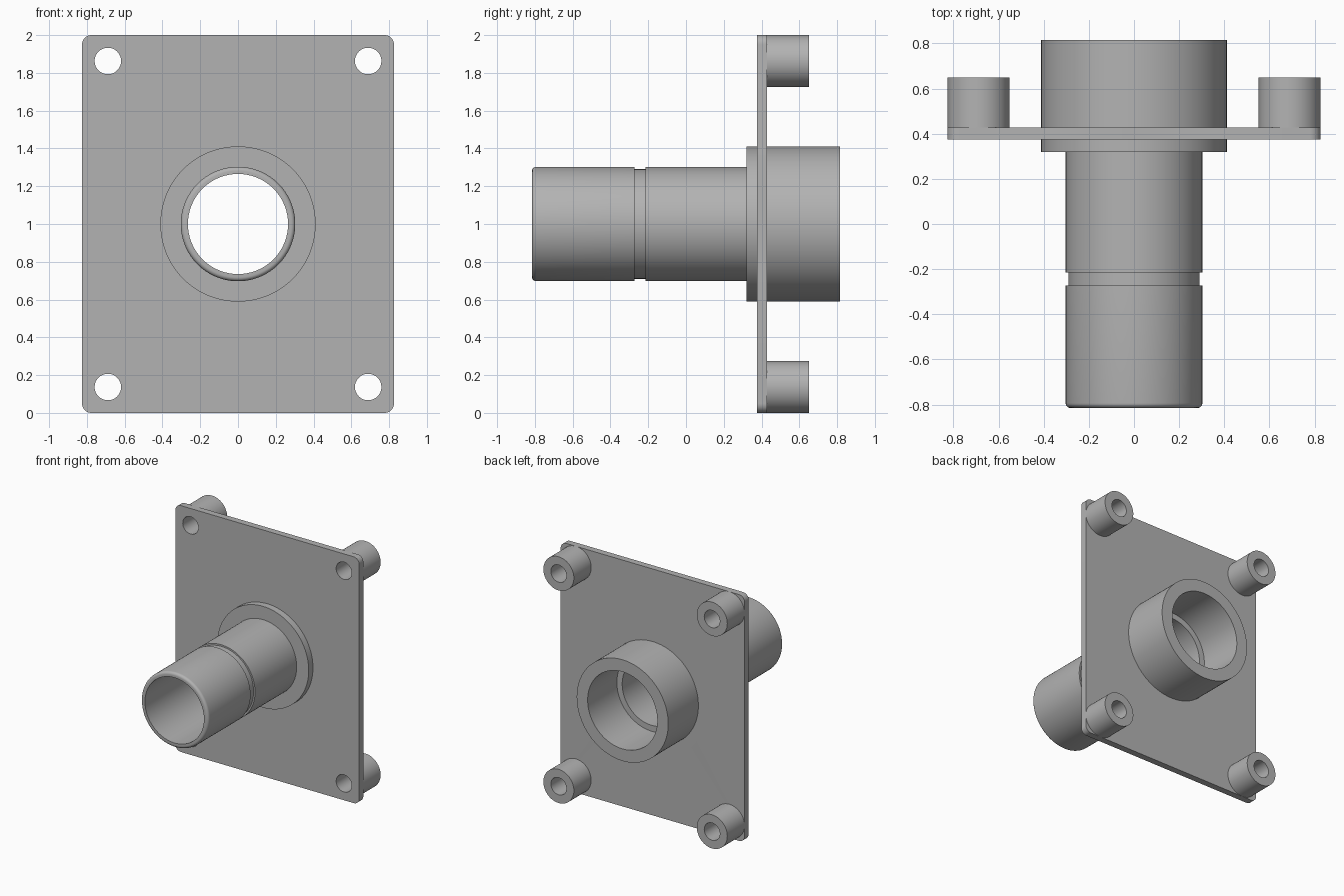
import bpy, bmesh
from math import sin, cos, pi, radians
from mathutils import Vector, Matrix

if "Cube" in bpy.data.objects:
    bpy.data.objects.remove(bpy.data.objects["Cube"])

grey = bpy.data.materials.new("plain grey")
grey.use_nodes = True
grey.diffuse_color = (0.45, 0.45, 0.45, 1)
grey.node_tree.nodes["Principled BSDF"].inputs["Base Color"].default_value = grey.diffuse_color

PLATE_FRONT, PLATE_BACK = 0.375, 0.428
HALF_W, HALF_H, CORNER = 0.826, 1.0, 0.05
MID_Z = 1.0
POST_R, HOLE_R = 0.137, 0.07
POST_X, POST_Z = HALF_W - POST_R, HALF_H - POST_R


def smooth(obj):
    bpy.ops.object.select_all(action='DESELECT')
    obj.select_set(True)
    bpy.context.view_layer.objects.active = obj
    bpy.ops.object.shade_smooth_by_angle(angle=radians(30))


def finish(name, mesh):
    obj = bpy.data.objects.new(name, mesh)
    bpy.context.collection.objects.link(obj)
    mesh.materials.clear()
    mesh.materials.append(grey)
    smooth(obj)
    return obj


def lathe(name, profile, x=0, z=MID_Z, steps=96):
    """Spin a closed (radius, y) profile around the y axis."""
    bm = bmesh.new()
    verts = [bm.verts.new((r, y, 0)) for r, y in profile]
    edges = [bm.edges.new((verts[i - 1], v)) for i, v in enumerate(verts)]
    bmesh.ops.spin(bm, geom=verts + edges, cent=(0, 0, 0), axis=(0, 1, 0),
                   angle=2 * pi, steps=steps, use_merge=True)
    bmesh.ops.remove_doubles(bm, verts=bm.verts, dist=1e-5)
    bmesh.ops.recalc_face_normals(bm, faces=bm.faces)
    bmesh.ops.translate(bm, verts=bm.verts, vec=(x, 0, z))
    mesh = bpy.data.meshes.new(name)
    bm.to_mesh(mesh)
    bm.free()
    return finish(name, mesh)


def arc(cx, cy, r, start, sweep, n):
    return [(cx + r * cos(start + sweep * i / n), cy + r * sin(start + sweep * i / n))
            for i in range(n + 1)]


# Mounting plate: rounded rectangle with a centre opening and four screw holes
outline = []
for i, (sx, sz) in enumerate([(1, 1), (-1, 1), (-1, -1), (1, -1)]):
    outline += arc(sx * (HALF_W - CORNER), sz * (HALF_H - CORNER), CORNER, i * pi / 2, pi / 2, 8)
loops = [outline, arc(0, 0, 0.36, 0, 2 * pi, 64)[:-1]]
for sx in (-1, 1):
    for sz in (-1, 1):
        loops.append(arc(sx * POST_X, sz * POST_Z, HOLE_R, 0, 2 * pi, 48)[:-1])

curve = bpy.data.curves.new("plate_outline", 'CURVE')
curve.dimensions = '2D'
curve.fill_mode = 'BOTH'
curve.extrude = (PLATE_BACK - PLATE_FRONT) / 2
for loop in loops:
    spline = curve.splines.new('POLY')
    spline.points.add(len(loop) - 1)
    for point, (x, z) in zip(spline.points, loop):
        point.co = (x, z, 0, 1)
    spline.use_cyclic_u = True
helper = bpy.data.objects.new("plate_outline", curve)
bpy.context.collection.objects.link(helper)
bpy.context.view_layer.update()
plate_mesh = bpy.data.meshes.new_from_object(
    helper.evaluated_get(bpy.context.evaluated_depsgraph_get()))
bpy.data.objects.remove(helper)
plate_mesh.transform(Matrix.Translation((0, (PLATE_FRONT + PLATE_BACK) / 2, MID_Z))
                     @ Matrix.Rotation(pi / 2, 4, 'X'))
bm = bmesh.new()
bm.from_mesh(plate_mesh)
bmesh.ops.remove_doubles(bm, verts=bm.verts, dist=1e-5)
bmesh.ops.recalc_face_normals(bm, faces=bm.faces)
bm.to_mesh(plate_mesh)
bm.free()
finish("mounting_plate", plate_mesh)

# Pipe with rounded lip and groove, running into the counterbored collar
TUBE_R, BORE_R, HUB_R, SOCKET_R = 0.303, 0.265, 0.411, 0.313
GROOVE_R, FRONT, BACK, LIP = 0.29, -0.815, 0.815, 0.022
lip = arc(TUBE_R - LIP, FRONT + LIP, LIP, -pi / 2, pi / 2, 6)
lathe("pipe_and_collar", [(BORE_R, FRONT)] + lip + [
    (TUBE_R, -0.272), (GROOVE_R, -0.272), (GROOVE_R, -0.214), (TUBE_R, -0.214),
    (TUBE_R, 0.32), (HUB_R, 0.32), (HUB_R, BACK), (SOCKET_R, BACK),
    (SOCKET_R, 0.44), (BORE_R, 0.44)])

# Screw posts behind the plate corners
for sx, side in ((1, "left"), (-1, "right")):
    for sz, level in ((1, "top"), (-1, "bottom")):
        lathe(f"{level}_{side}_post",
              [(HOLE_R, PLATE_BACK), (POST_R, PLATE_BACK), (POST_R, 0.65), (HOLE_R, 0.65)],
              sx * POST_X, MID_Z + sz * POST_Z, 48)
